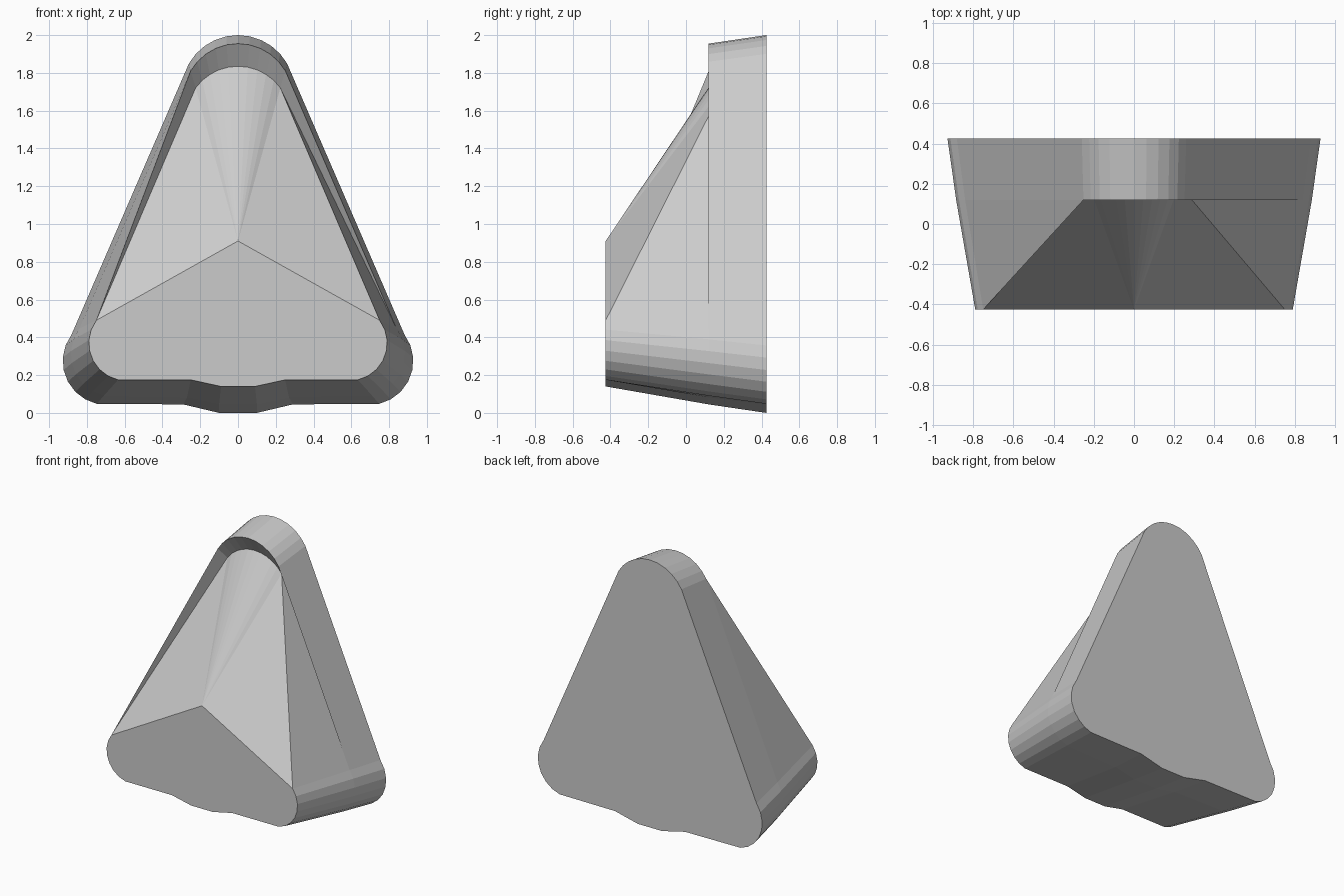
import bpy, bmesh
from math import sin, cos, radians

if "Cube" in bpy.data.objects:
    bpy.data.objects.remove(bpy.data.objects["Cube"])

TOP, LOW = 10, 7   # segments of the top arc and of each lower corner


def arc(cx, cz, r, a0, a1, n):
    angles = [radians(a0 + (a1 - a0) * i / n) for i in range(n + 1)]
    return [(cx + r * cos(a), cz + r * sin(a)) for a in angles]


def lower(cx, cz, r, step, notch):
    # left corner, wavy bottom edge, right corner
    right = arc(cx, cz, r, -77, 37, LOW)
    half = [notch, step] + right
    return [(-x, z) for x, z in reversed(half)] + half


bm = bmesh.new()


def verts(points, y):
    return [bm.verts.new((x, y, z)) for x, z in points]


def strip(a, b):
    for i in range(len(a) - 1):
        bm.faces.new((a[i], a[i + 1], b[i + 1], b[i]))


# Outlines from back to front
back_top = verts(arc(0, 1.70, 0.30, 30, 150, TOP), 0.425)
mid_top = verts(arc(0, 1.665, 0.29, 30, 150, TOP), 0.12)
inner_top = verts(arc(0, 1.558, 0.277, 36, 144, TOP), 0.195)
back_low = verts(lower(0.695, 0.275, 0.233, (0.29, 0.045), (0.10, 0.0)), 0.425)
mid_low = verts(lower(0.66, 0.31, 0.225, (0.27, 0.082), (0.10, 0.045)), 0.12)
front_low = verts(lower(0.59, 0.37, 0.20, (0.25, 0.175), (0.09, 0.14)), -0.425)
peak = bm.verts.new((0, -0.425, 0.91))

# Back panel and outer wall
back, mid = back_top + back_low, mid_top + mid_low
bm.faces.new(back)
strip(back + back[:1], mid + mid[:1])
strip(mid_low, front_low)

# Front panel
bm.faces.new(front_low + [peak])

# Recessed rim and sloping fan
strip(mid_top, inner_top)
for i in range(TOP):
    bm.faces.new((inner_top[i], inner_top[i + 1], peak))
bm.faces.new((inner_top[-1], front_low[0], peak))
bm.faces.new((inner_top[0], front_low[-1], peak))

# Left side: raised rim. Right side: narrow crease
bm.faces.new((mid_top[-1], mid_low[0], front_low[0]))
bm.faces.new((mid_top[-1], front_low[0], inner_top[-1]))
bm.faces.new((mid_top[0], mid_low[-1], inner_top[0]))
bm.faces.new((inner_top[0], mid_low[-1], front_low[-1]))

bmesh.ops.recalc_face_normals(bm, faces=bm.faces)
mesh = bpy.data.meshes.new("wedge_body")
bm.to_mesh(mesh)
bm.free()
body = bpy.data.objects.new("wedge_body", mesh)
bpy.context.collection.objects.link(body)
